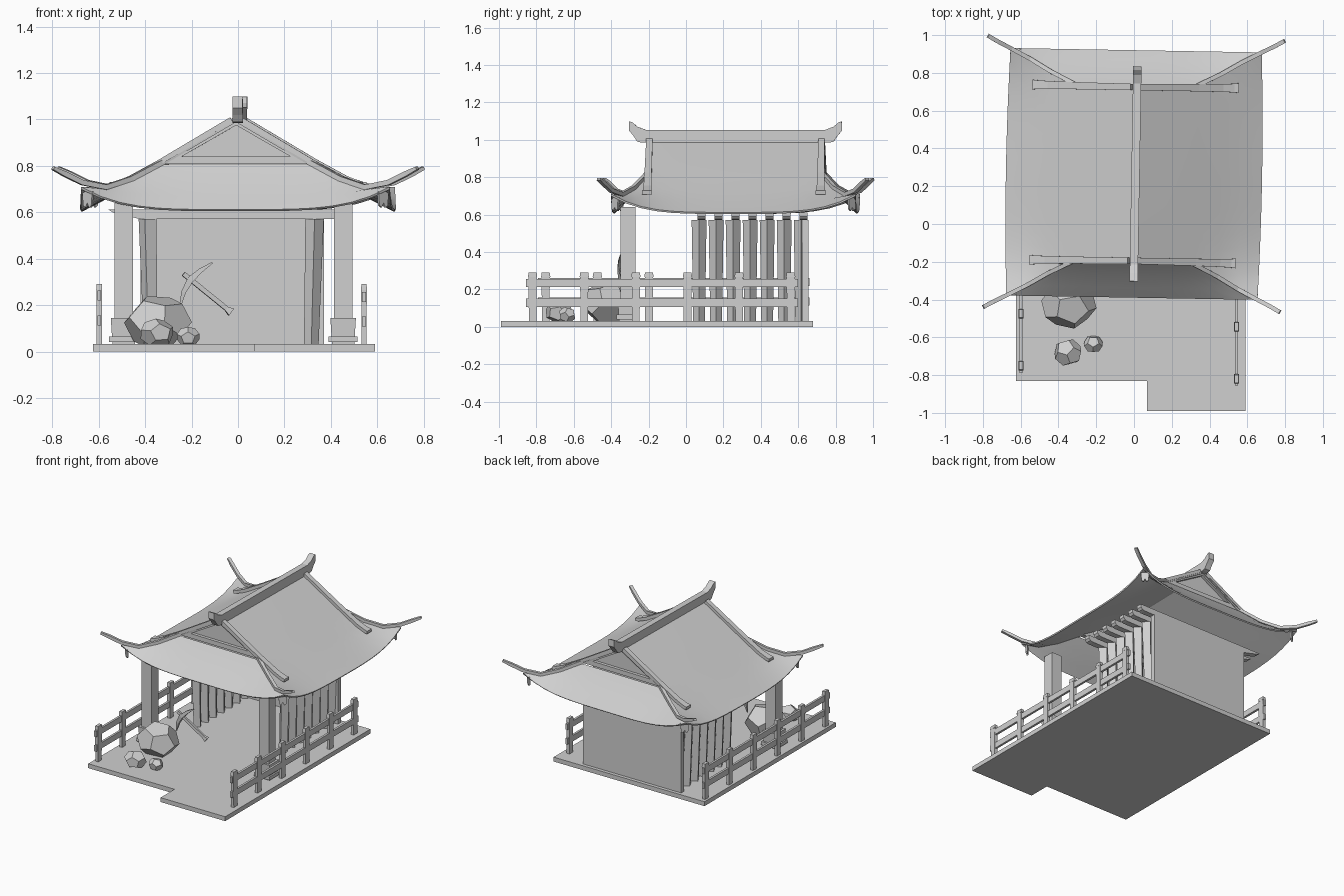
import bpy, bmesh, math
from mathutils import Vector, Matrix

cube = bpy.data.objects.get("Cube")
if cube:
    bpy.data.objects.remove(cube, do_unlink=True)

grey = bpy.data.materials.new("plain_grey")
grey.use_nodes = True
grey.diffuse_color = (0.63, 0.63, 0.63, 1)
grey.node_tree.nodes["Principled BSDF"].inputs["Base Color"].default_value = (0.63, 0.63, 0.63, 1)

CX, CY = -0.02, 0.265      # middle of the hut in x, middle of the roof in y
FLOOR = 0.032
SUNK = 0.001               # posts and slats pass through the floor
ROOF_TURN = math.radians(-1)   # the whole roof sits slightly askew


def finish(name, bm, smooth=False, turn=0):
    bmesh.ops.rotate(bm, verts=bm.verts, cent=(0, CY, 0), matrix=Matrix.Rotation(turn, 3, 'Z'))
    bmesh.ops.recalc_face_normals(bm, faces=bm.faces)
    mesh = bpy.data.meshes.new(name)
    bm.to_mesh(mesh)
    bm.free()
    mesh.materials.append(grey)
    ob = bpy.data.objects.new(name, mesh)
    bpy.context.collection.objects.link(ob)
    if smooth:
        bpy.ops.object.select_all(action='DESELECT')
        ob.select_set(True)
        bpy.context.view_layer.objects.active = ob
        bpy.ops.object.shade_smooth_by_angle(angle=math.radians(35))


def add_box(bm, lo, hi, turn=0, flare=1, lean=0):
    """Box between two corners, turned about z, its top scaled by flare and shifted in x by lean."""
    lo, hi = Vector(lo), Vector(hi)
    size, mid = hi - lo, (lo + hi) / 2
    verts = bmesh.ops.create_cube(bm, size=1)["verts"]
    rot = Matrix.Rotation(turn, 3, 'Z')
    for v in verts:
        top = v.co.z > 0
        k = flare if top else 1
        p = Vector((v.co.x * size.x * k, v.co.y * size.y * k, v.co.z * size.z))
        v.co = rot @ p + mid + Vector((lean if top else 0, 0, 0))


def add_prism(bm, outline, offset):
    """Extrude a closed outline of 3D points by an offset."""
    face = bm.faces.new([bm.verts.new(p) for p in outline])
    out = bmesh.ops.extrude_face_region(bm, geom=[face])["geom"]
    moved = [g for g in out if isinstance(g, bmesh.types.BMVert)]
    bmesh.ops.translate(bm, verts=moved, vec=offset)


def add_bar(bm, path, widths, heights, up=(0, 0, 1)):
    """Rectangular bar swept along a path."""
    path, up = [Vector(p) for p in path], Vector(up)
    rings = []
    for i, p in enumerate(path):
        d = (path[min(i + 1, len(path) - 1)] - path[max(i - 1, 0)]).normalized()
        side = d.cross(up).normalized()
        top = side.cross(d)
        s, t = side * widths[i] / 2, top * heights[i] / 2
        rings.append([bm.verts.new(p + q) for q in (s + t, t - s, -s - t, s - t)])
    for a, b in zip(rings, rings[1:]):
        for j in range(4):
            k = (j + 1) % 4
            bm.faces.new((a[j], a[k], b[k], b[j]))
    bm.faces.new(rings[0])
    bm.faces.new(rings[-1])


# Floor platform with the front step on one side
bm = bmesh.new()
plan = [(-0.625, -0.83), (0.07, -0.83), (0.07, -0.99), (0.59, -0.99), (0.59, 0.68), (-0.625, 0.68)]
add_prism(bm, [(x, y, 0) for x, y in plan], (0, 0, FLOOR))
finish("floor_platform", bm)

# Front posts with flared footings
for side, label in ((-1, "right"), (1, "left")):
    x, y = CX + side * 0.473, -0.31
    bm = bmesh.new()
    add_box(bm, (x - .04, y - .04, FLOOR), (x + .04, y + .04, 0.64))
    finish(label + "_post", bm)
    bm = bmesh.new()
    add_box(bm, (x - .062, y - .062, 0.04), (x + .062, y + .062, 0.065))
    add_box(bm, (x - .048, y - .048, FLOOR), (x + .048, y + .048, 0.145), flare=1.15)
    finish(label + "_post_footing", bm)

# Slatted side walls, back wall and cross beams
for side, label, turn in ((-1, "right", 28), (1, "left", 45)):
    bm = bmesh.new()
    for i in range(7):
        x, y = -0.03 + side * 0.345, 0.07 + 0.091 * i
        add_box(bm, (x - .022, y - .022, SUNK), (x + .022, y + .022, 0.57), math.radians(turn), 1.28, side * .015)
    finish(label + "_wall_slats", bm)
bm = bmesh.new()
add_box(bm, (CX - .40, 0.62, SUNK), (CX + .39, 0.655, 0.57))
finish("back_wall", bm)
bm = bmesh.new()
for i in range(7):
    y = 0.062 + 0.091 * i
    shape = [(-.54, .612), (-.52, .60), (-.40, .57), (.47, .57), (.49, .575), (.503, .59), (.505, .612)]
    add_prism(bm, [(CX + x, y, z) for x, z in shape], (0, 0.042, 0))
finish("cross_beams", bm)

# Fences along both sides
for label, x, y0, y1, first, lift in (("left", 0.543, -0.855, 0.60, -0.82, 0), ("right", -0.598, -0.79, 0.66, -0.75, .006)):
    bm = bmesh.new()
    for i in range(6):
        y = first + 0.276 * i
        add_box(bm, (x - .011, y - .02, SUNK), (x + .011, y + .02, 0.27), flare=1.1)
        add_box(bm, (x - .013, y - .025, 0.265), (x + .013, y + .025, 0.29), flare=.85)
    for z in (0.107 + lift, 0.213 + lift):
        add_box(bm, (x - .008, y0, z), (x + .008, y1, z + 0.043))
    finish(label + "_fence", bm)

# Roof shell: rows of (half width, half depth, middle height, hip height)
ROWS = [(0, .475, 1.0, 1.0), (.17, .475, .90, .90), (.33, .475, .805, .805),
        (.45, .535, .732, .738), (.56, .60, .668, .70), (.665, .655, .612, .71)]
N = 16


def add_panel(bm, rows, place):
    grid = []
    for row in rows:
        line = []
        for j in range(N + 1):
            u = 2 * j / N - 1
            z = row[2] + (row[3] - row[2]) * u ** 4
            line.append(bm.verts.new(place(row, u, z)))
        grid.append(line)
    for a, b in zip(grid, grid[1:]):
        for j in range(N):
            bm.faces.new((a[j], a[j + 1], b[j + 1], b[j]))


bm = bmesh.new()
for s in (-1, 1):
    add_panel(bm, ROWS, lambda r, u, z: (s * r[0] * (1 + .02 * (1 - u * u)), CY + u * r[1], z))
    add_panel(bm, ROWS[2:], lambda r, u, z: (u * r[0], CY + s * r[1], z))
bmesh.ops.remove_doubles(bm, verts=bm.verts, dist=0.002)
bmesh.ops.recalc_face_normals(bm, faces=bm.faces)
bmesh.ops.solidify(bm, geom=bm.faces[:], thickness=0.01)
finish("roof", bm, True, ROOF_TURN)

# Gable ends: recessed panel inside a raised triangular frame
for s, label in ((-1, "front"), (1, "back")):
    bm = bmesh.new()
    y = CY + s * 0.445
    tri = [(-.32, .807), (.32, .807), (0, .992)]
    add_prism(bm, [(x, y, z) for x, z in tri], (0, -s * .01, 0))
    inner = [(-.235, .84), (.235, .84), (0, .975)]
    for i in range(3):
        j = (i + 1) % 3
        quad = [tri[i], tri[j], inner[j], inner[i]]
        add_prism(bm, [(x, y, z) for x, z in quad], (0, s * .022, 0))
    finish(label + "_gable", bm, turn=ROOF_TURN)

# Roof ridge with upswept ends
half = [(.505, .985), (.525, .99), (.545, 1.02), (.57, 1.05), (.568, 1.098), (.55, 1.092), (.525, 1.07), (.48, 1.053)]
outline = half + [(-y, z) for y, z in reversed(half)]
bm = bmesh.new()
add_prism(bm, [(-0.014, CY + y, z) for y, z in outline], (0.044, 0, 0))
finish("roof_ridge", bm, turn=ROOF_TURN)

# Corner hips with upturned tips, gable edge strips and corner brackets tucked under the eaves
for sx, side in ((-1, "right"), (1, "left")):
    for sy, end in ((-1, "front"), (1, "back")):
        label = end + "_" + side

        def at(x, d, z):
            return (sx * x, CY + sy * d, z)

        bm = bmesh.new()
        hip = [(.31, .465, .82), (.45, .535, .745), (.56, .60, .708), (.66, .652, .728), (.735, .69, .765), (.785, .718, .79)]
        add_bar(bm, [at(*p) for p in hip], [.022] * 6, [.022] * 5 + [.014])
        finish(label + "_hip", bm, turn=ROOF_TURN)
        bm = bmesh.new()
        strip = [(.02, .46, 1.0), (.33, .462, .816), (.46, .463, .745), (.52, .464, .722), (.545, .464, .718)]
        add_bar(bm, [at(*p) for p in strip], [.034, .038, .042, .046, .052], [.022] * 5)
        finish(label + "_gable_strip", bm, turn=ROOF_TURN)
        bm = bmesh.new()
        bracket = [(-1, .69), (-.8, .63), (-.35, .62), (0, .64), (.35, .62), (.8, .63), (1, .69)]
        add_prism(bm, [at(.632 + t * .022, .628 - t * .019, z) for t, z in bracket], (sx * .007, sy * .008, 0))
        finish(label + "_corner_bracket", bm, turn=ROOF_TURN)


# Rocks: twelve-sided solids made from the face centres of a twenty-sided one
def rock(name, centre, size, turn):
    ball = bmesh.new()
    bmesh.ops.create_icosphere(ball, subdivisions=1, radius=1)
    points = [f.calc_center_median().normalized() for f in ball.faces]
    ball.free()
    spin = Matrix.Rotation(turn, 3, 'Z') @ Matrix.Rotation(turn * 0.6, 3, 'X')
    bm = bmesh.new()
    for p in points:
        q = spin @ p
        bm.verts.new([c + a * b for c, a, b in zip(centre, q, size)])
    bmesh.ops.convex_hull(bm, input=bm.verts[:])
    bmesh.ops.dissolve_limit(bm, angle_limit=0.05, verts=bm.verts[:], edges=bm.edges[:])
    finish(name, bm)


rock("large_rock", (-0.345, -0.425, 0.125), (.148, .132, .123), 0.5)
rock("medium_rock", (-0.35, -0.68, 0.08), (.077, .075, .063), 1.1)
rock("small_rock", (-0.215, -0.635, 0.064), (.052, .048, .044), 2.0)

# Pickaxe leaning on the large rock
bm = bmesh.new()
add_bar(bm, [(-.235, -.355, .335), (-.05, -.32, .185), (-.03, -.316, .17)], [.018, .018, .026], [.02, .02, .036])
finish("pickaxe_handle", bm)
bm = bmesh.new()
arc = [(-.11, -.35, .383), (-.16, -.35, .35), (-.205, -.35, .31), (-.235, -.35, .255), (-.25, -.35, .19)]
add_bar(bm, arc, [.006, .02, .028, .02, .006], [.006, .024, .034, .024, .006], (0, 1, 0))
finish("pickaxe_head", bm)
